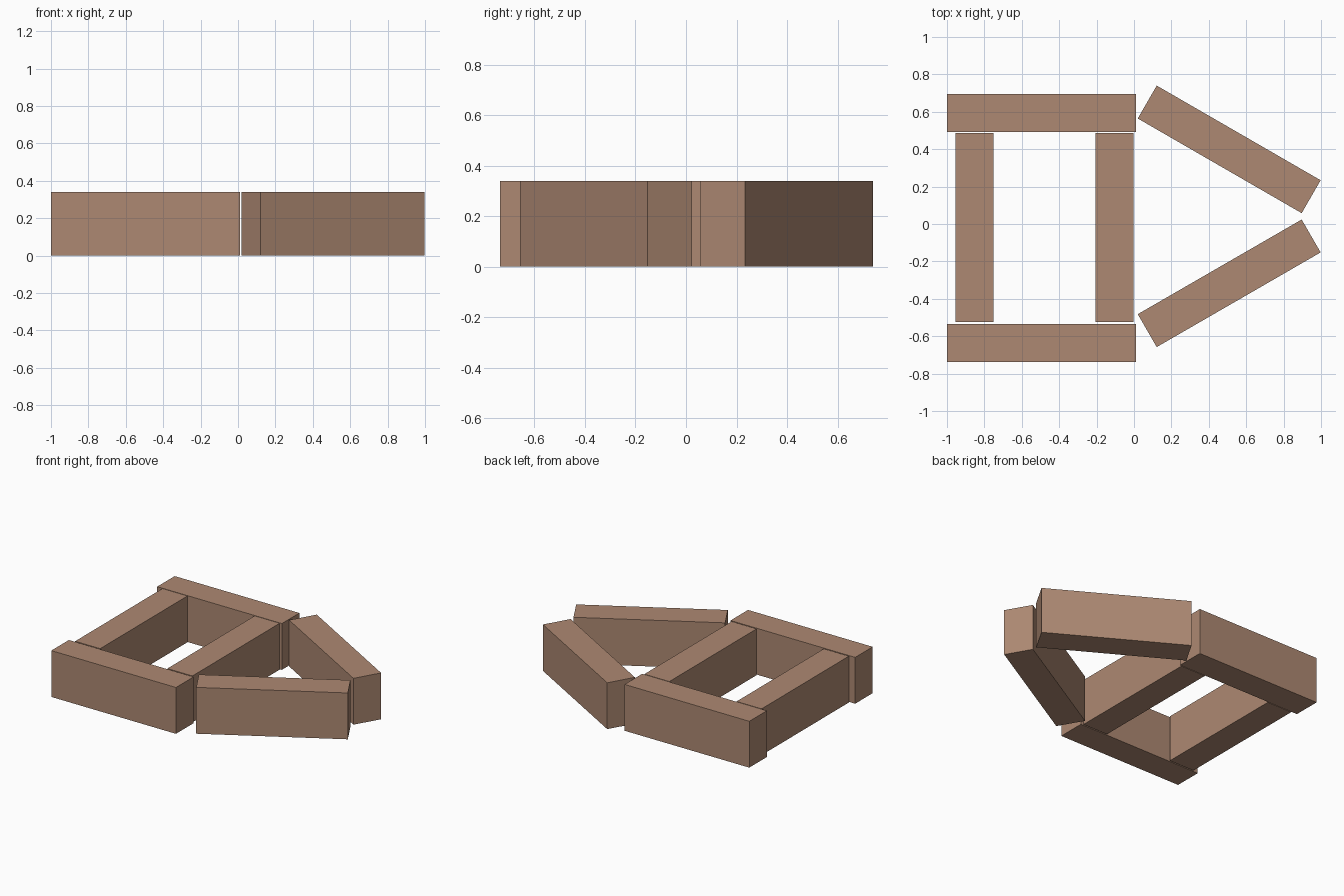
import bpy
from math import radians

if "Cube" in bpy.data.objects:
    bpy.data.objects.remove(bpy.data.objects["Cube"])

LENGTH, WIDTH, HEIGHT = 1.012, 0.203, 0.34

wood = bpy.data.materials.new("wood")
wood.diffuse_color = (0.42, 0.25, 0.17, 1)
wood.use_nodes = True
wood.node_tree.nodes["Principled BSDF"].inputs["Base Color"].default_value = wood.diffuse_color


def block(name, x, y, angle):
    """One identical block standing on the ground, turned about z."""
    bpy.ops.mesh.primitive_cube_add(size=1)
    ob = bpy.context.object
    ob.name = name
    for v in ob.data.vertices:
        v.co.x *= LENGTH
        v.co.y *= WIDTH
        v.co.z *= HEIGHT
    ob.location = (x, y, HEIGHT / 2)
    ob.rotation_euler.z = radians(angle)
    ob.data.materials.append(wood)
    return ob


# Long sides of the rectangle
block("back_side_block", -0.494, 0.593, 0)
block("front_side_block", -0.494, -0.635, 0)

# Cross blocks between the sides
block("left_cross_block", -0.853, -0.019, 90)
block("middle_cross_block", -0.104, -0.019, 90)

# Slanted blocks forming the pointed end
block("back_slanted_block", 0.509, 0.399, -30)
block("front_slanted_block", 0.509, -0.317, 30)
